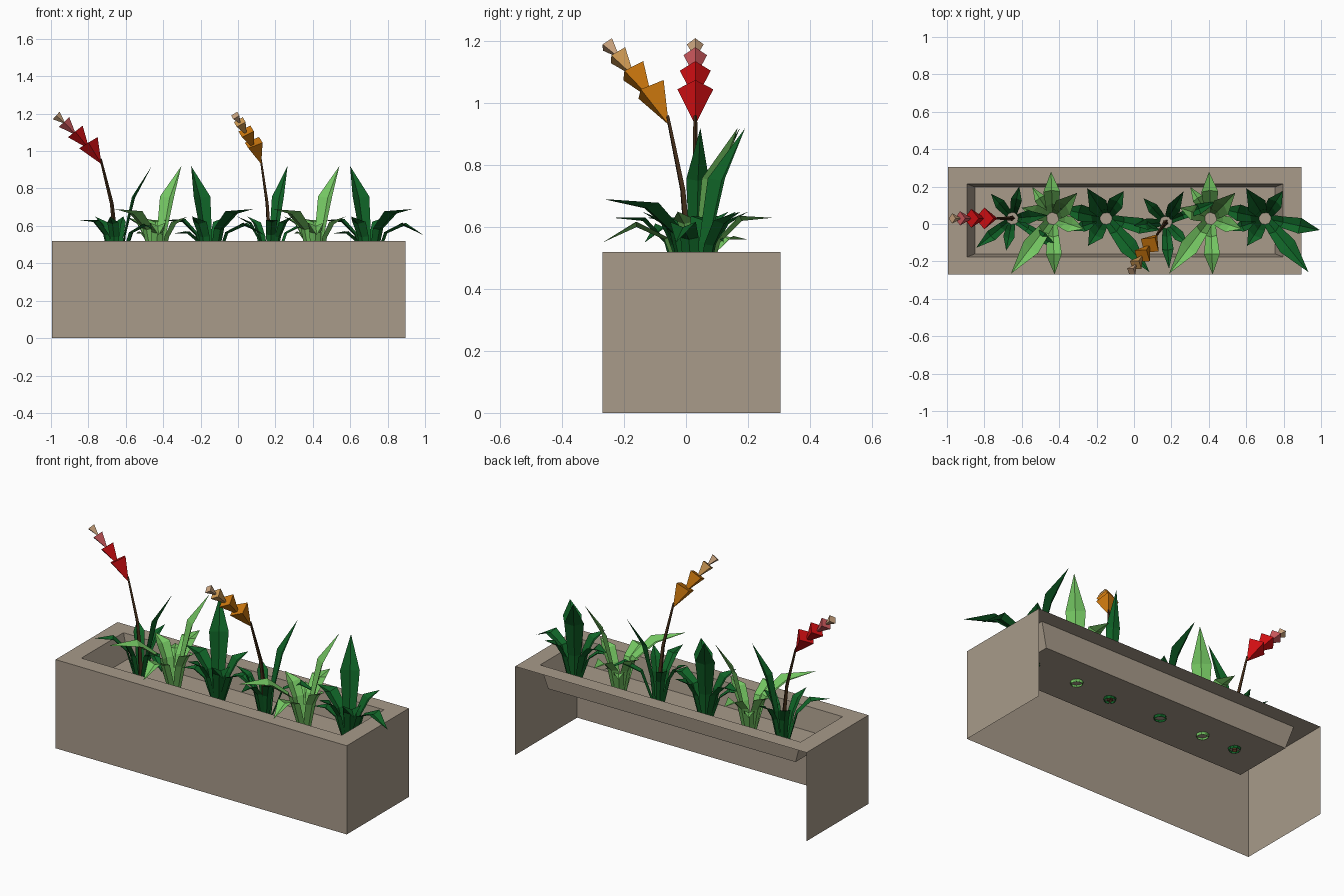
import bpy, bmesh
from math import sin, cos, radians, pi
from mathutils import Vector

if "Cube" in bpy.data.objects:
    bpy.data.objects.remove(bpy.data.objects["Cube"])


def material(name, r, g, b):
    lin = [((c / 255 + 0.055) / 1.055) ** 2.4 for c in (r, g, b)]
    m = bpy.data.materials.new(name)
    m.diffuse_color = (*lin, 1)
    m.use_nodes = True
    m.node_tree.nodes["Principled BSDF"].inputs["Base Color"].default_value = m.diffuse_color
    return m


STONE = material("stone", 168, 155, 138)
DARK = material("dark_green", 15, 98, 38)
LIGHT = material("light_green", 116, 198, 98)
BROWN = material("stem_brown", 66, 44, 24)
RED = material("red", 208, 14, 18)
PINK = material("pink", 204, 88, 92)
ORANGE = material("orange", 205, 120, 14)
AMBER = material("amber", 208, 155, 84)
TAN = material("tan", 205, 166, 128)


def finish(bm, name, mats):
    me = bpy.data.meshes.new(name)
    bm.to_mesh(me)
    bm.free()
    for m in mats:
        me.materials.append(m)
    ob = bpy.data.objects.new(name, me)
    bpy.context.collection.objects.link(ob)


def rect(bm, x0, x1, y0, y1, z):
    return [bm.verts.new(p) for p in ((x0, y0, z), (x1, y0, z), (x1, y1, z), (x0, y1, z))]


# Planter: outer walls without a back, flat rim, sunken tray
bm = bmesh.new()
foot = rect(bm, -0.995, 0.895, -0.27, 0.305, 0)
rim = rect(bm, -0.995, 0.895, -0.27, 0.305, 0.52)
lip = rect(bm, -0.893, 0.797, -0.176, 0.214, 0.52)
soil = rect(bm, -0.85, 0.755, -0.16, 0.198, 0.385)
for i in range(4):
    j = (i + 1) % 4
    if i != 2:
        bm.faces.new((foot[i], foot[j], rim[j], rim[i]))
    bm.faces.new((rim[i], rim[j], lip[j], lip[i]))
    bm.faces.new((lip[i], lip[j], soil[j], soil[i]))
bm.faces.new(soil)
finish(bm, "planter_box", [STONE])


def place(center, angle, r, z, side=0.0):
    a = radians(angle)
    return Vector((center[0] + r * cos(a) - side * sin(a),
                   center[1] + r * sin(a) + side * cos(a), z))


# A leaf is a folded strip along (radius, height, width) stations, ending in a point
def leaf(bm, center, angle, stations):
    rows = []
    for i, (r, z, w) in enumerate(stations):
        a, b = stations[max(i - 1, 0)], stations[min(i + 1, len(stations) - 1)]
        t = Vector((b[0] - a[0], b[1] - a[1])).normalized()
        fold = 0.2 * w
        mid = bm.verts.new(place(center, angle, r, z))
        if w == 0:
            rows.append((mid, mid, mid))
            continue
        edge = [bm.verts.new(place(center, angle, r - t.y * fold, z + t.x * fold, s * w / 2))
                for s in (-1, 1)]
        rows.append((edge[0], mid, edge[1]))
    for p, q in zip(rows, rows[1:]):
        for k in (0, 1):
            f = [p[k], p[k + 1], q[k + 1], q[k]]
            bm.faces.new(list(dict.fromkeys(f)))


TALL = [(.03, .37, .05), (.05, .55, .07), (.10, .75, .105), (.19, .92, 0)]
LONG = [(.03, .37, .05), (.09, .58, .07), (.20, .66, .10), (.37, .69, 0)]
DROOP = [(.03, .37, .05), (.10, .56, .06), (.19, .60, .085), (.30, .55, 0)]
ARCH = [(.03, .37, .05), (.08, .55, .07), (.15, .62, .09), (.25, .63, 0)]
SHORT = [(.03, .37, .05), (.07, .54, .07), (.11, .61, .085), (.175, .65, 0)]
BROAD = [(122, TALL), (-51, LONG), (-12, DROOP), (168, ARCH), (57, SHORT), (237, SHORT),
         (199, [(.03, .37, .05), (.08, .52, .05), (.13, .56, .06), (.2, .56, 0)])]


def slim(stations, k=0.7):
    return [(r, z, w * k) for r, z, w in stations]


FLOWERING = [(5, slim(TALL)), (-33, slim(DROOP)), (219, slim(ARCH)),
             (259, slim(SHORT)), (131, slim(SHORT)), (78, slim(SHORT))]


def plant(name, center, turn, leaves, mat):
    bm = bmesh.new()
    for angle, stations in leaves:
        leaf(bm, center, angle + turn, stations)
    finish(bm, name, [mat])


# Broad-leaved plants
for n, x in (("left", -0.15), ("right", 0.70)):
    plant("dark_plant_" + n, (x, 0.03), 0, BROAD, DARK)
for n, x in (("left", -0.435), ("right", 0.41)):
    plant("light_plant_" + n, (x, 0.03), -76, BROAD, LIGHT)


# Ring of four points square to a direction in the stem's plane
def ring(bm, center, angle, r, z, direction, radius):
    d = Vector(direction).normalized()
    out = []
    for k in range(4):
        u, v = radius * cos(k * pi / 2), radius * sin(k * pi / 2)
        out.append(bm.verts.new(place(center, angle, r - d.y * u, z + d.x * u, v)))
    return out


STEM = [(0, .37, .015), (.01, .58, .012), (.025, .72, .010), (.085, .96, .006)]
# Bells: tip radius/height, open end radius/height, width
BELLS = [(.08, .93, .15, 1.045, .058), (.145, 1.01, .22, 1.105, .050),
         (.215, 1.085, .28, 1.155, .038), (.272, 1.145, .322, 1.19, .027)]


def flower(name, center, angle, colours):
    bm = bmesh.new()
    rings = []
    for i, (r, z, w) in enumerate(STEM):
        a, b = STEM[max(i - 1, 0)], STEM[min(i + 1, 3)]
        rings.append(ring(bm, center, angle, r, z, (b[0] - a[0], b[1] - a[1]), w))
    for p, q in zip(rings, rings[1:]):
        for k in range(4):
            bm.faces.new((p[k], p[(k + 1) % 4], q[(k + 1) % 4], q[k]))
    bmesh.ops.recalc_face_normals(bm, faces=bm.faces)
    finish(bm, name + "_stem", [BROWN])
    # Stacked pyramid bells
    bm = bmesh.new()
    for i, (r0, z0, r1, z1, w) in enumerate(BELLS):
        tip = bm.verts.new(place(center, angle, r0, z0))
        base = ring(bm, center, angle, r1, z1, (r1 - r0, z1 - z0), w)
        faces = [bm.faces.new((tip, base[k], base[(k + 1) % 4])) for k in range(4)]
        faces.append(bm.faces.new(base[::-1]))
        for f in faces:
            f.material_index = max(0, i - 1)
    bmesh.ops.recalc_face_normals(bm, faces=bm.faces)
    finish(bm, name + "_bells", colours)


# Flowering plants, the second turned
for name, c, turn, cols in (("red_flower", (-0.65, 0.03), 0, [RED, PINK, TAN]),
                            ("orange_flower", (0.17, 0.01), 55, [ORANGE, AMBER, TAN])):
    plant(name + "_leaves", c, turn, FLOWERING, DARK)
    flower(name, c, 180 + turn, cols)
